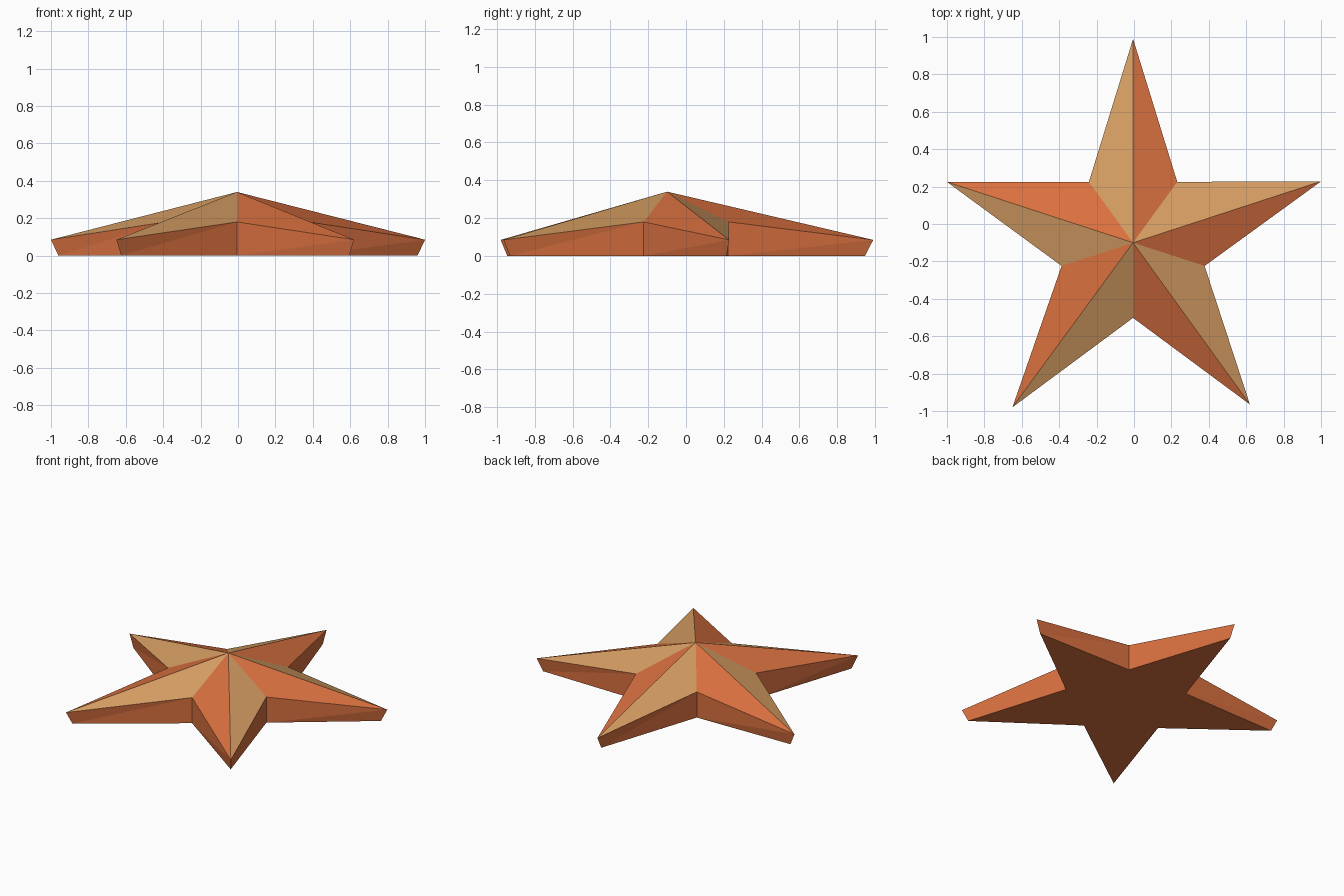
import bpy, bmesh, math
from mathutils import Vector

if "Cube" in bpy.data.objects:
    bpy.data.objects.remove(bpy.data.objects["Cube"])


def material(name, rgb):
    m = bpy.data.materials.new(name)
    m.diffuse_color = (*rgb, 1)
    m.use_nodes = True
    m.node_tree.nodes["Principled BSDF"].inputs["Base Color"].default_value = m.diffuse_color
    return m


# Star layout: hub position, clockwise tips, regular inner valleys
HUB = Vector((-0.005, -0.10, 0))
TIPS = [(-0.005, 0.99), (1.0, 0.228), (0.62, -0.965), (-0.65, -0.98), (-1.0, 0.225)]
VALLEY_R, VALLEY_Z, TIP_Z, PEAK_Z = 0.402, 0.18, 0.085, 0.34
TIP_INSET = 0.96  # the underside tips are pulled in slightly

bm = bmesh.new()
peak = bm.verts.new((HUB.x, HUB.y, PEAK_Z))
upper, lower = [], []
for i, (x, y) in enumerate(TIPS):
    # Arm tip, then the valley clockwise of it
    upper.append(bm.verts.new((x, y, TIP_Z)))
    inner = HUB + (Vector((x, y, 0)) - HUB) * TIP_INSET
    lower.append(bm.verts.new(inner))
    a = math.radians(54 - 72 * i)
    v = HUB + Vector((math.cos(a), math.sin(a), 0)) * VALLEY_R
    upper.append(bm.verts.new((v.x, v.y, VALLEY_Z)))
    lower.append(bm.verts.new(v))

# Facets alternate orange and tan; sides and underside are orange
n = len(upper)
for i in range(n):
    j = (i + 1) % n
    facet = bm.faces.new((peak, upper[j], upper[i]))
    facet.material_index = i % 2
    bm.faces.new((upper[i], upper[j], lower[j]))
    bm.faces.new((upper[i], lower[j], lower[i]))
bm.faces.new(lower)
bmesh.ops.recalc_face_normals(bm, faces=bm.faces)

mesh = bpy.data.meshes.new("star")
bm.to_mesh(mesh)
bm.free()
mesh.materials.append(material("orange", (0.70, 0.165, 0.051)))
mesh.materials.append(material("tan", (0.67, 0.34, 0.125)))
bpy.context.collection.objects.link(bpy.data.objects.new("star", mesh))
